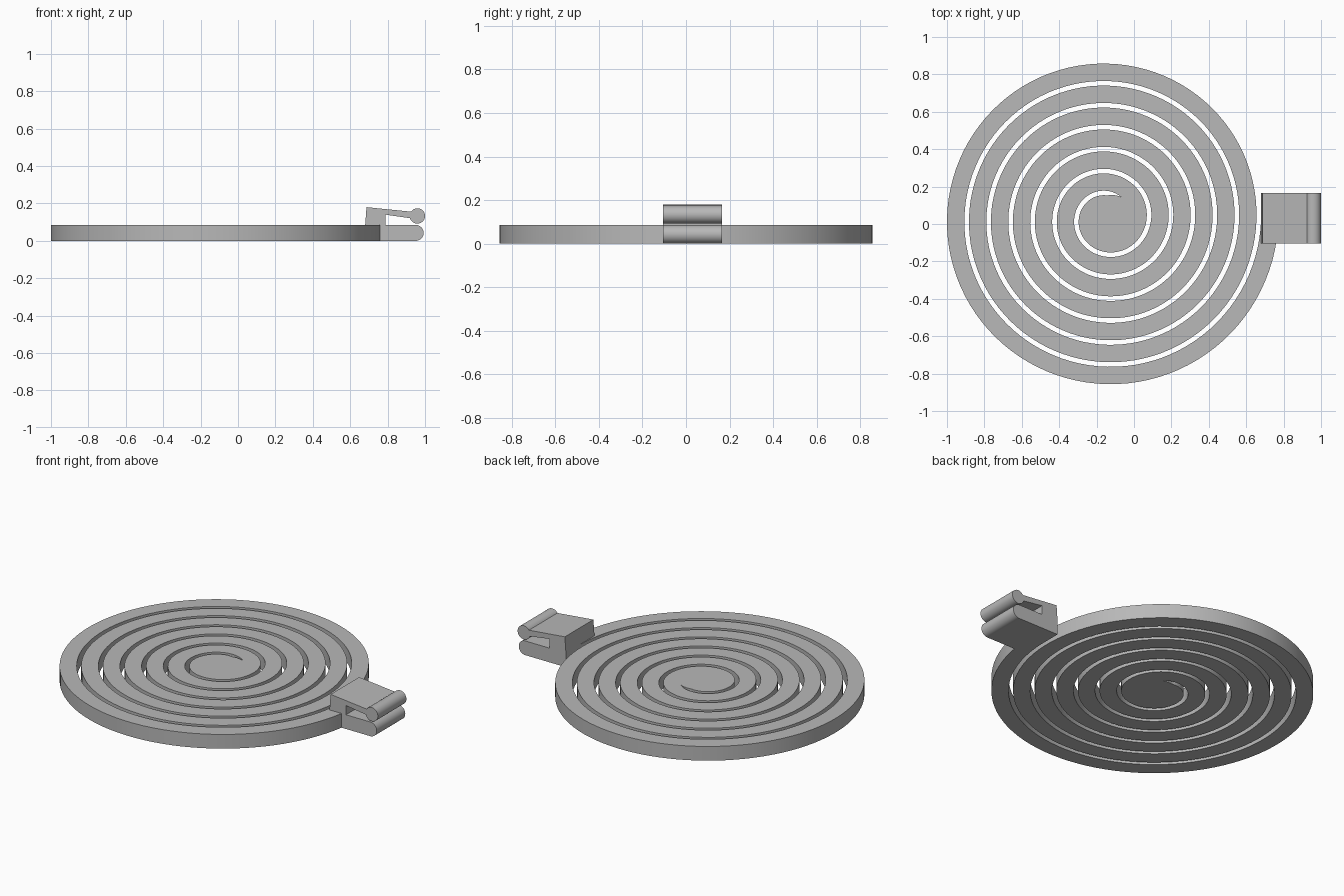
import bpy, bmesh
from math import sin, cos, pi, radians

cube = bpy.data.objects.get("Cube")
if cube:
    bpy.data.objects.remove(cube, do_unlink=True)

GREY = (0.48, 0.48, 0.48, 1)
grey = bpy.data.materials.new("plain grey")
grey.use_nodes = True
grey.diffuse_color = GREY
grey.node_tree.nodes["Principled BSDF"].inputs["Base Color"].default_value = GREY


def finish(bm, name):
    bmesh.ops.recalc_face_normals(bm, faces=bm.faces)
    mesh = bpy.data.meshes.new(name)
    bm.to_mesh(mesh)
    bm.free()
    mesh.materials.append(grey)
    obj = bpy.data.objects.new(name, mesh)
    bpy.context.collection.objects.link(obj)
    bpy.ops.object.select_all(action='DESELECT')
    obj.select_set(True)
    bpy.context.view_layer.objects.active = obj
    bpy.ops.object.shade_smooth_by_angle(angle=radians(30))


def extrude(bm, offset):
    result = bmesh.ops.extrude_face_region(bm, geom=bm.faces[:], use_keep_orig=True)
    verts = [g for g in result["geom"] if isinstance(g, bmesh.types.BMVert)]
    bmesh.ops.translate(bm, verts=verts, vec=offset)


# Shared dimensions
HEIGHT = 0.085
CENTRE_X, CENTRE_Y = -0.143, 0.03
START_RADIUS, PITCH, BAND = 0.9156, 0.1175, 0.093
STEPS = 100                 # points in one turn
STRIP_END = 584             # where the slot closes into the centre disc
TAPER = 9                   # points over which the slot narrows


def spiral_point(bm, i, inset=0.0):
    angle = -2 * pi * i / STEPS
    r = START_RADIUS - PITCH * i / STEPS - inset
    return bm.verts.new((CENTRE_X + r * cos(angle), CENTRE_Y + r * sin(angle), 0))


# Spiral coil: a flat band wound into a solid centre disc
bm = bmesh.new()
last = STRIP_END + STEPS
inner = [spiral_point(bm, i, BAND) for i in range(STRIP_END + 1)]
outer = []
for i in range(last):
    closing = max(0, i - (last - TAPER)) / TAPER
    outer.append(spiral_point(bm, i, -closing * (PITCH - BAND)))
for i in range(STRIP_END):
    bm.faces.new((outer[i], outer[i + 1], inner[i + 1], inner[i]))
bm.faces.new(outer[STRIP_END:] + [inner[STRIP_END]])
extrude(bm, (0, 0, HEIGHT))
finish(bm, "spiral_coil")


def arc(cx, cz, r, start, end, count=28):
    angles = [radians(start + (end - start) * k / count) for k in range(count + 1)]
    return [(cx + r * cos(a), cz + r * sin(a)) for a in angles]


# Clip: rounded base tongue, post and sprung arm with a rounded tip
profile = [(0.68, 0)]
profile += arc(0.95, HEIGHT / 2, HEIGHT / 2, -90, 90)
profile += [(0.789, HEIGHT), (0.789, 0.14)]
profile += arc(0.959, 0.133, 0.041, 197, 506, 40)
profile += [(0.687, 0.18), (0.68, HEIGHT)]
bm = bmesh.new()
bm.faces.new([bm.verts.new((x, -0.105, z)) for x, z in profile])
extrude(bm, (0, 0.27, 0))
finish(bm, "clip")
